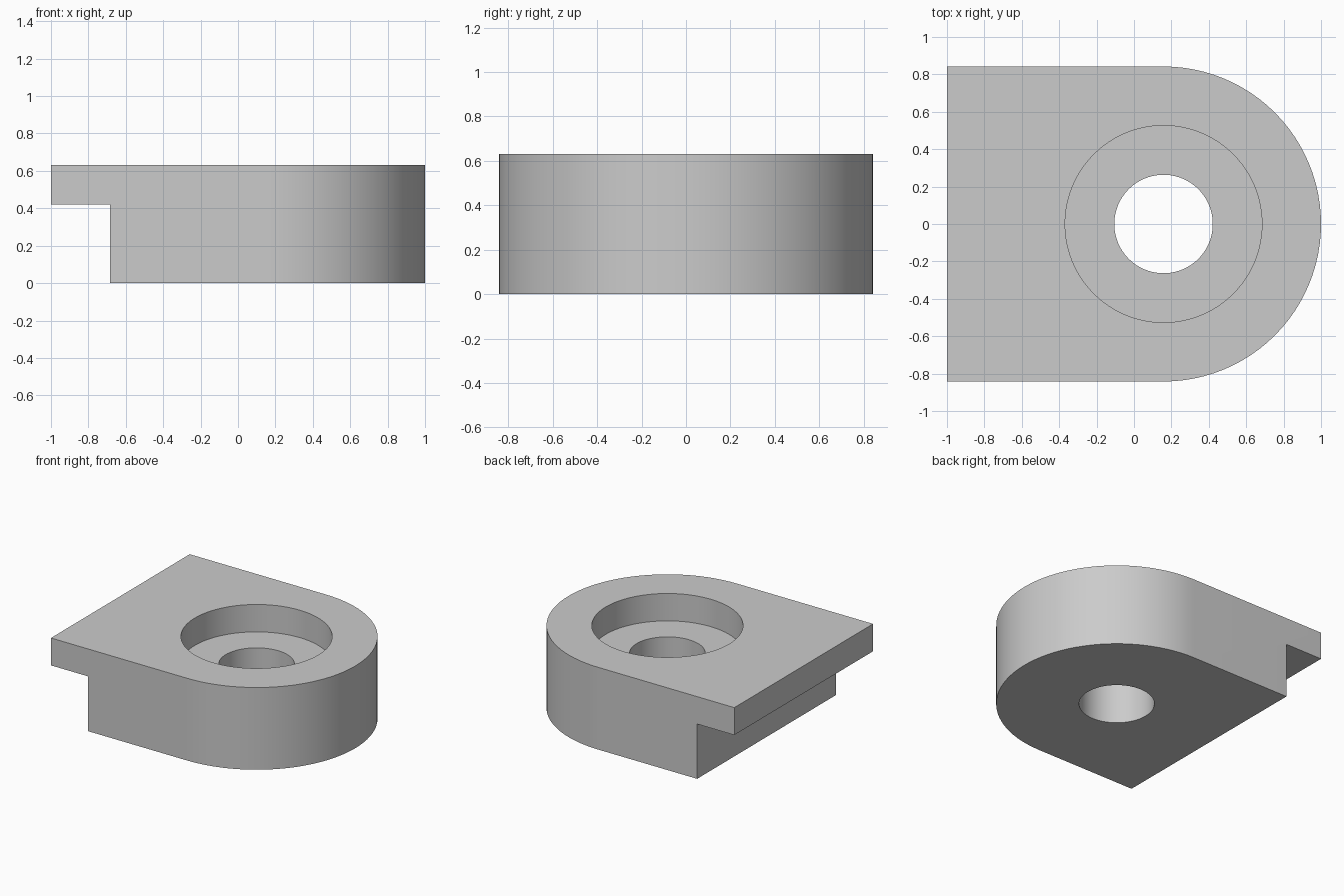
import bpy
import bmesh
from math import cos, sin, pi, radians

# Remove the default cube
cube = bpy.data.objects.get("Cube")
if cube:
    bpy.data.objects.remove(cube, do_unlink=True)

U = 2 / 19                 # design unit: the part is 19 units long
RADIUS = 8 * U
HEIGHT = 6 * U
LIP = 2 * U                # lip thickness, also the counterbore depth
AXIS_X = 1 - RADIUS        # centre of the rounded end and of the bore
SEGMENTS = 96

grey = bpy.data.materials.new("light grey")
grey.use_nodes = True
colour = (0.6, 0.6, 0.6, 1)
grey.diffuse_color = colour
grey.node_tree.nodes["Principled BSDF"].inputs["Base Color"].default_value = colour


def prism(name, outline, z0, z1):
    """Extrude an outline in x and y from z0 up to z1."""
    bm = bmesh.new()
    base = bm.faces.new([bm.verts.new((x, y, z0)) for x, y in outline])
    top = bmesh.ops.extrude_face_region(bm, geom=[base])["geom"]
    bmesh.ops.translate(bm, vec=(0, 0, z1 - z0),
                        verts=[g for g in top if isinstance(g, bmesh.types.BMVert)])
    bmesh.ops.recalc_face_normals(bm, faces=bm.faces)
    mesh = bpy.data.meshes.new(name)
    bm.to_mesh(mesh)
    bm.free()
    mesh.materials.append(grey)
    obj = bpy.data.objects.new(name, mesh)
    bpy.context.collection.objects.link(obj)
    return obj


def arc(radius, start, end, steps):
    return [(AXIS_X + radius * cos(start + (end - start) * i / steps),
             radius * sin(start + (end - start) * i / steps)) for i in range(steps + 1)]


def circle(radius):
    return arc(radius, 0, 2 * pi, SEGMENTS)[:-1]


# Block with a straight end and a rounded end
body = prism("mounting_block",
             [(-1, -RADIUS)] + arc(RADIUS, -pi / 2, pi / 2, SEGMENTS // 2) + [(-1, RADIUS)],
             0, HEIGHT)

# Cutters: through hole, counterbore, and the step under the lip
step_x = -1 + 3 * U
cutters = [
    prism("hole_cutter", circle(2.5 * U), -U, HEIGHT + U),
    prism("counterbore_cutter", circle(5 * U), HEIGHT - LIP, HEIGHT + U),
    prism("step_cutter", [(-2, -1), (step_x, -1), (step_x, 1), (-2, 1)], -U, HEIGHT - LIP),
]

bpy.ops.object.select_all(action="DESELECT")
bpy.context.view_layer.objects.active = body
body.select_set(True)
for cutter in cutters:
    cut = body.modifiers.new(cutter.name, "BOOLEAN")
    cut.operation = "DIFFERENCE"
    cut.solver = "EXACT"
    cut.object = cutter
    bpy.ops.object.modifier_apply(modifier=cut.name)
    bpy.data.objects.remove(cutter, do_unlink=True)

# Smooth curved walls, crisp edges
bpy.ops.object.shade_smooth_by_angle(angle=radians(30))
